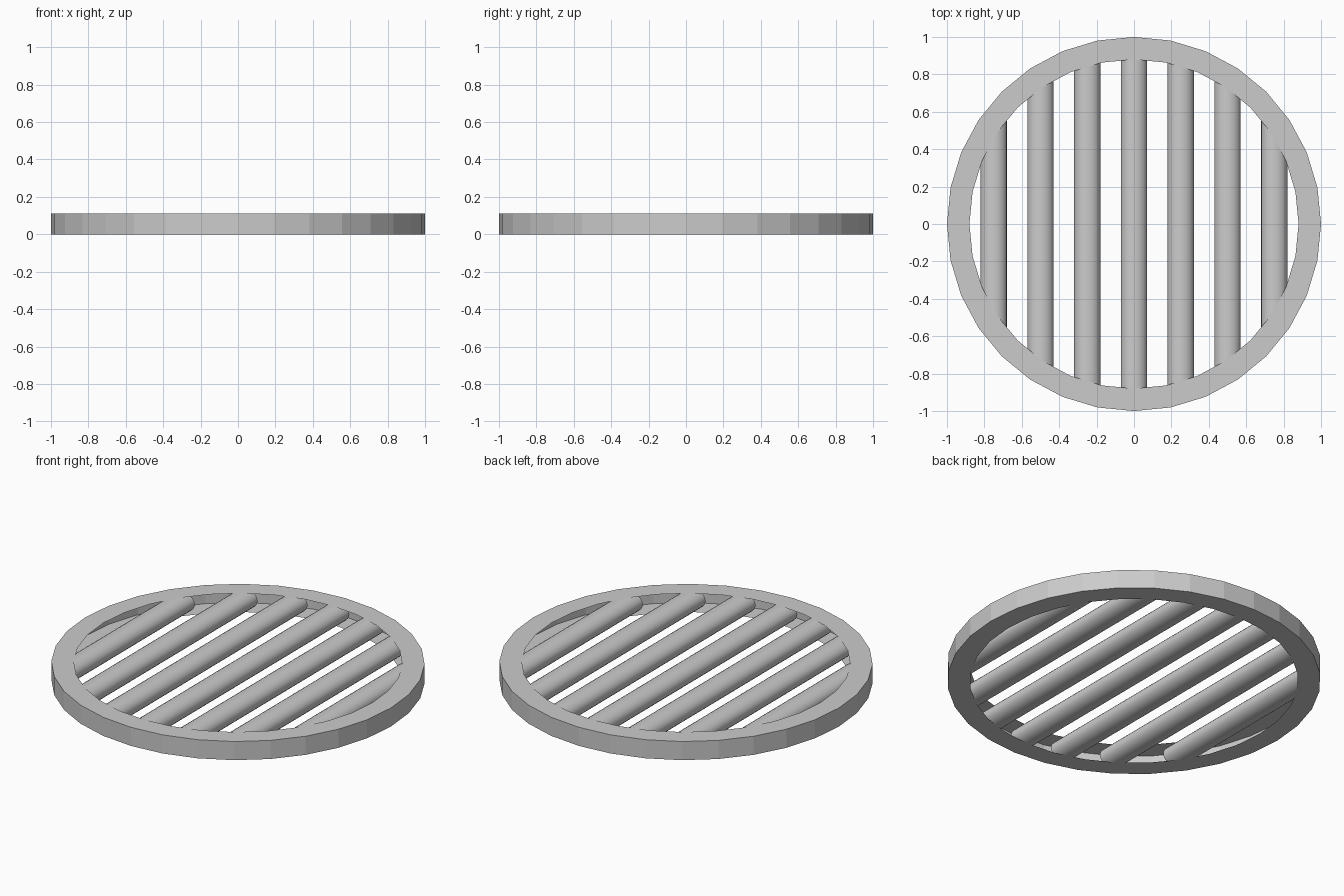
import bpy, bmesh, math

if "Cube" in bpy.data.objects:
    bpy.data.objects.remove(bpy.data.objects["Cube"])

H = 0.11          # grate height
R_OUT, R_IN = 1.0, 0.88
SIDES = 32


def finish(name, bm):
    mesh = bpy.data.meshes.new(name)
    bm.to_mesh(mesh)
    bm.free()
    obj = bpy.data.objects.new(name, mesh)
    bpy.context.collection.objects.link(obj)
    return obj


# Rim: a channel open toward the middle (top flange, outer wall, bottom flange)
bm = bmesh.new()
profile = [(R_IN, 0), (R_OUT, 0), (R_OUT, H), (R_IN, H)]
rings = []
for r, z in profile:
    rings.append([bm.verts.new((r * math.cos(i * math.tau / SIDES),
                                r * math.sin(i * math.tau / SIDES), z))
                  for i in range(SIDES)])
for low, high in zip(rings, rings[1:]):
    for i in range(SIDES):
        j = (i + 1) % SIDES
        bm.faces.new((low[i], low[j], high[j], high[i]))
finish("rim", bm)


# Bars: flattened round rods whose ends tuck into the channel
def bar(index, x):
    half = math.sqrt(0.94 ** 2 - x ** 2)
    bm = bmesh.new()
    bmesh.ops.create_cone(bm, cap_ends=True, segments=24,
                          radius1=1, radius2=1, depth=2)
    for v in bm.verts:
        a, b, c = v.co
        v.co = (x + a * 0.07, -c * half, H / 2 + b * H / 2)
    for f in bm.faces:
        f.smooth = len(f.verts) == 4
    for e in bm.edges:
        e.smooth = all(f.smooth for f in e.link_faces)
    finish(f"bar_{index}", bm)


for i in range(7):
    bar(i + 1, (i - 3) * 0.25)
